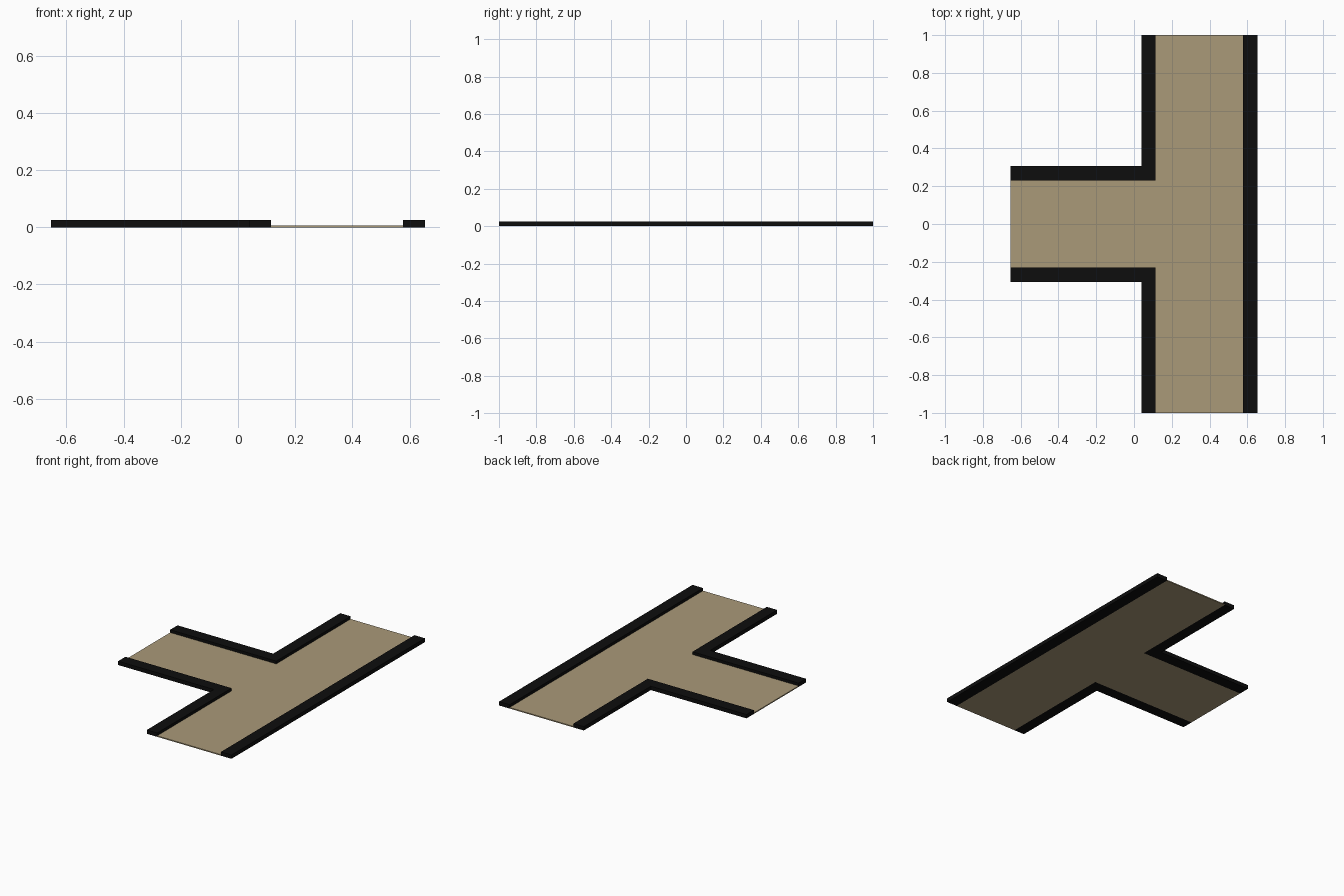
import bpy, bmesh

if "Cube" in bpy.data.objects:
    bpy.data.objects.remove(bpy.data.objects["Cube"])

CURB_H, FLOOR_H = 0.025, 0.007
X0, X1 = -0.653, 0.653            # branch end, outer side of the main strip
IN_L, IN_R = 0.115, 0.577         # walking surface of the main strip
OUT_L = 0.04                      # outer side of the left curbs
IN_Y, OUT_Y = 0.231, 0.307        # branch half widths


def material(name, color):
    m = bpy.data.materials.new(name)
    m.diffuse_color = (*color, 1)
    m.use_nodes = True
    m.node_tree.nodes["Principled BSDF"].inputs["Base Color"].default_value = m.diffuse_color
    return m


def slab(name, outline, height, mat):
    """Flat outline extruded up from z = 0."""
    bm = bmesh.new()
    face = bm.faces.new([bm.verts.new((x, y, 0)) for x, y in outline])
    top = bmesh.ops.extrude_face_region(bm, geom=[face], use_keep_orig=True)
    verts = [v for v in top["geom"] if isinstance(v, bmesh.types.BMVert)]
    bmesh.ops.translate(bm, verts=verts, vec=(0, 0, height))
    bmesh.ops.recalc_face_normals(bm, faces=bm.faces)
    me = bpy.data.meshes.new(name)
    bm.to_mesh(me)
    bm.free()
    me.materials.append(mat)
    ob = bpy.data.objects.new(name, me)
    bpy.context.collection.objects.link(ob)
    return ob


sand = material("sand", (0.40, 0.32, 0.19))
black = material("black", (0.004, 0.004, 0.004))

# T-shaped floor between the curbs
slab("floor", [(IN_L, -1), (IN_R, -1), (IN_R, 1), (IN_L, 1),
               (IN_L, IN_Y), (X0, IN_Y), (X0, -IN_Y), (IN_L, -IN_Y)], FLOOR_H, sand)

# Long straight curb
slab("straight_curb", [(IN_R, -1), (X1, -1), (X1, 1), (IN_R, 1)], CURB_H, black)

# L-shaped corner curbs on either side of the branch
for name, s in (("back_corner_curb", 1), ("front_corner_curb", -1)):
    slab(name, [(x, s * y) for x, y in ((X0, IN_Y), (IN_L, IN_Y), (IN_L, 1), (OUT_L, 1),
                                        (OUT_L, OUT_Y), (X0, OUT_Y))], CURB_H, black)
